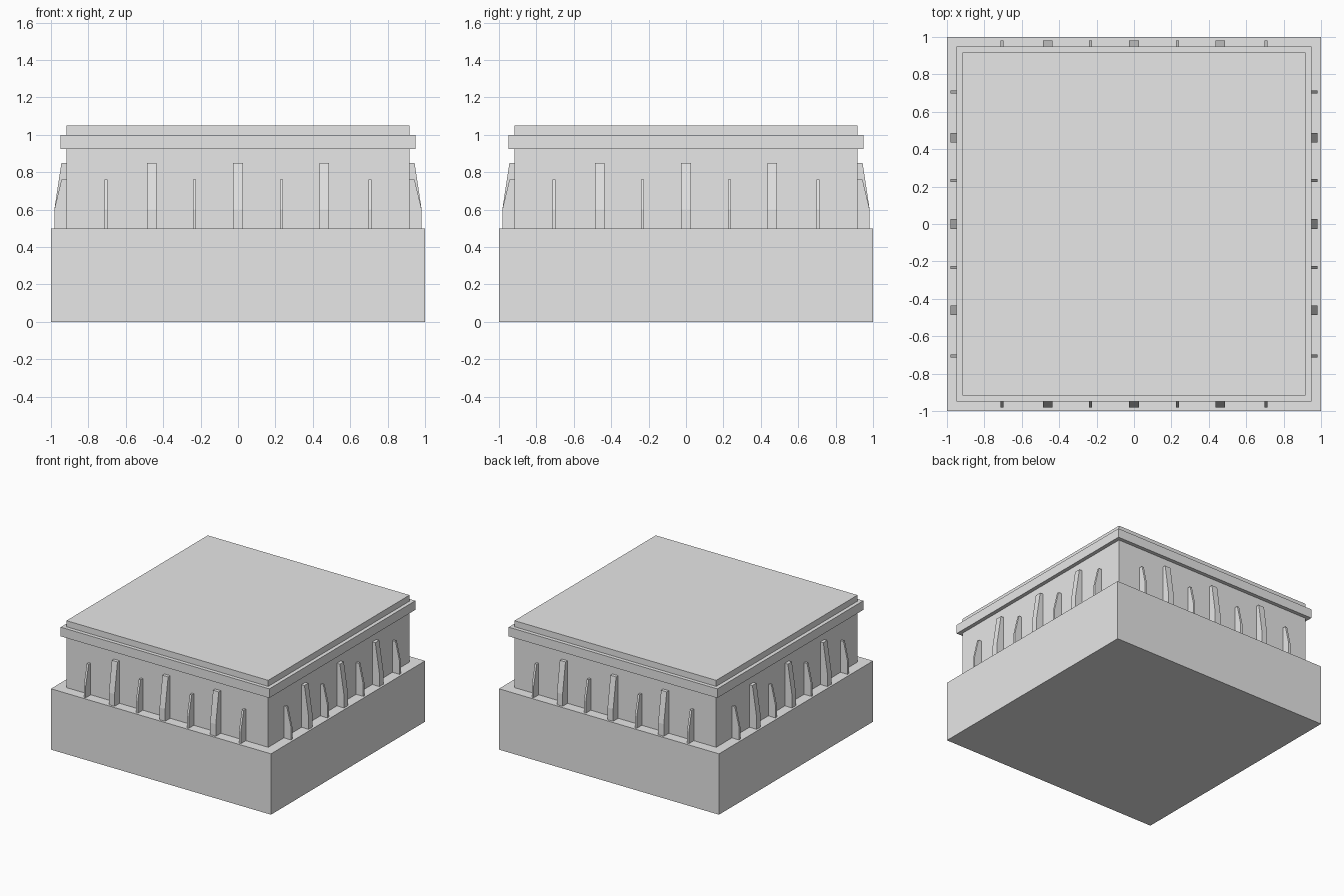
import bpy
import bmesh
from math import pi
from mathutils import Matrix

cube = bpy.data.objects.get("Cube")
if cube:
    bpy.data.objects.remove(cube, do_unlink=True)

# Single stone colour
stone = bpy.data.materials.new("light_grey_stone")
stone.use_nodes = True
colour = (0.8, 0.8, 0.8, 1)
stone.diffuse_color = colour
stone.node_tree.nodes["Principled BSDF"].inputs["Base Color"].default_value = colour


def add_object(name, bm):
    bmesh.ops.recalc_face_normals(bm, faces=bm.faces)
    mesh = bpy.data.meshes.new(name)
    bm.to_mesh(mesh)
    bm.free()
    mesh.materials.append(stone)
    obj = bpy.data.objects.new(name, mesh)
    bpy.context.collection.objects.link(obj)
    return obj


def slab(name, half, bottom, top):
    bm = bmesh.new()
    bmesh.ops.create_cube(bm, size=1)
    bmesh.ops.scale(bm, vec=(2 * half, 2 * half, top - bottom), verts=bm.verts)
    bmesh.ops.translate(bm, vec=(0, 0, (top + bottom) / 2), verts=bm.verts)
    return add_object(name, bm)


BASE_TOP, WALL = 0.5, 0.917


def buttress(name, offset, width, top, turn):
    """Extrude a tapered side profile, then turn it onto one wall."""
    profile = [(WALL - 0.01, BASE_TOP), (0.982, BASE_TOP), (0.982, 0.6),
               (0.944, top), (WALL - 0.01, top)]
    bm = bmesh.new()
    face = bm.faces.new([bm.verts.new((offset - width / 2, -d, z)) for d, z in profile])
    extruded = bmesh.ops.extrude_face_region(bm, geom=[face])["geom"]
    verts = [v for v in extruded if isinstance(v, bmesh.types.BMVert)]
    bmesh.ops.translate(bm, vec=(width, 0, 0), verts=verts)
    bmesh.ops.transform(bm, matrix=Matrix.Rotation(turn, 4, "Z"), verts=bm.verts)
    return add_object(name, bm)


# Stacked square masses
slab("base_block", 1, 0, BASE_TOP)
slab("wall_block", WALL, BASE_TOP, 0.925)
slab("cornice", 0.948, 0.925, 1)
slab("roof_slab", WALL, 1, 1.05)

# Alternating wide and narrow buttresses on all four walls
for i, side in enumerate(("front", "left", "back", "right")):
    for x in (-0.46, 0, 0.46):
        buttress(side + "_wide_buttress", x, 0.051, 0.85, i * pi / 2)
    for x in (-0.705, -0.232, 0.232, 0.705):
        buttress(side + "_narrow_buttress", x, 0.017, 0.76, i * pi / 2)
